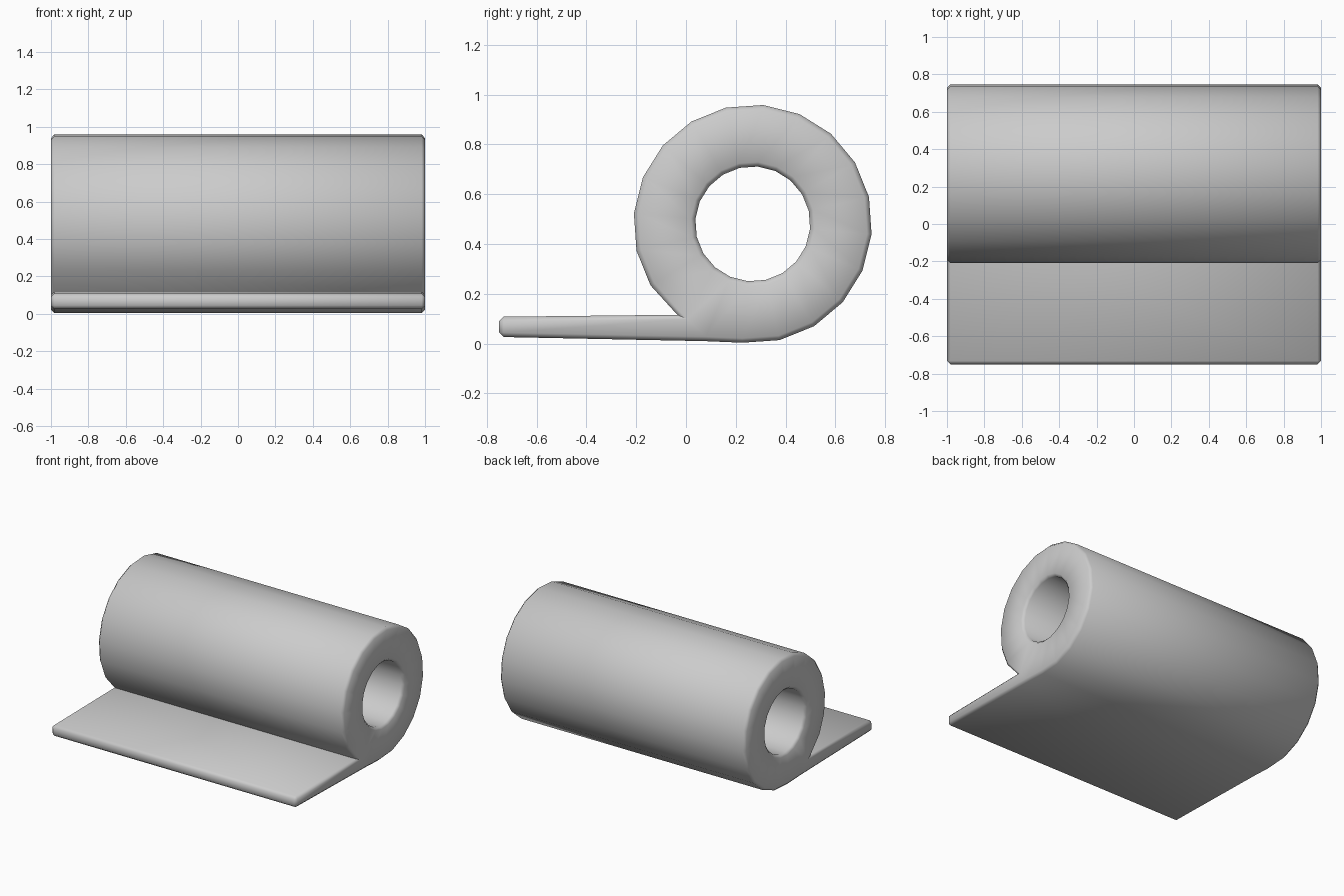
import bpy, bmesh, math

if "Cube" in bpy.data.objects:
    bpy.data.objects.remove(bpy.data.objects["Cube"])

CY, CZ = 0.268, 0.481   # roll centre in the y-z plane
N = 20


def ring(radius):
    return [(CY + radius * math.cos(math.radians(85 + 18 * i)),
             CZ + radius * math.sin(math.radians(85 + 18 * i))) for i in range(N)]


# Cross-section: roll ring, with two points moved to join the flat flap
outer, inner = ring(0.479), ring(0.231)
outer[8] = (-0.035, 0.116)    # crease where the flap meets the roll
outer[9] = (0.08, 0.01)       # underside of the flap
tip = [(-0.75, 0.108), (-0.75, 0.027)]

bm = bmesh.new()
ends = []
for x in (-1, 1):
    o, n, t = ([bm.verts.new((x, y, z)) for y, z in pts] for pts in (outer, inner, tip))
    for i in range(N):
        j = (i + 1) % N
        bm.faces.new((o[i], o[j], n[j], n[i]))
    bm.faces.new((o[8], t[0], t[1], o[9]))
    ends.append((o[:9] + t + o[9:], n))

# Long walls joining both ends, outside and inside the hole
for a, b in zip(ends[0], ends[1]):
    for i in range(len(a)):
        j = (i + 1) % len(a)
        bm.faces.new((a[i], a[j], b[j], b[i]))
bmesh.ops.recalc_face_normals(bm, faces=bm.faces[:])
bm.normal_update()

# Chamfer the end rims and the flap tip
rims = [e for e in bm.edges
        if abs(abs(e.link_faces[0].normal.x) - abs(e.link_faces[1].normal.x)) > 0.5
        or all(v.co.y < -0.7 for v in e.verts)]
bmesh.ops.bevel(bm, geom=rims, offset=0.018, offset_type='OFFSET',
                segments=1, profile=0.5, affect='EDGES', clamp_overlap=True)
bmesh.ops.recalc_face_normals(bm, faces=bm.faces[:])

mesh = bpy.data.meshes.new("rolled_mat")
bm.to_mesh(mesh)
bm.free()
mat_obj = bpy.data.objects.new("rolled_mat", mesh)
bpy.context.collection.objects.link(mat_obj)
bpy.context.view_layer.objects.active = mat_obj
mat_obj.select_set(True)
bpy.ops.object.shade_smooth_by_angle(angle=math.radians(60))
